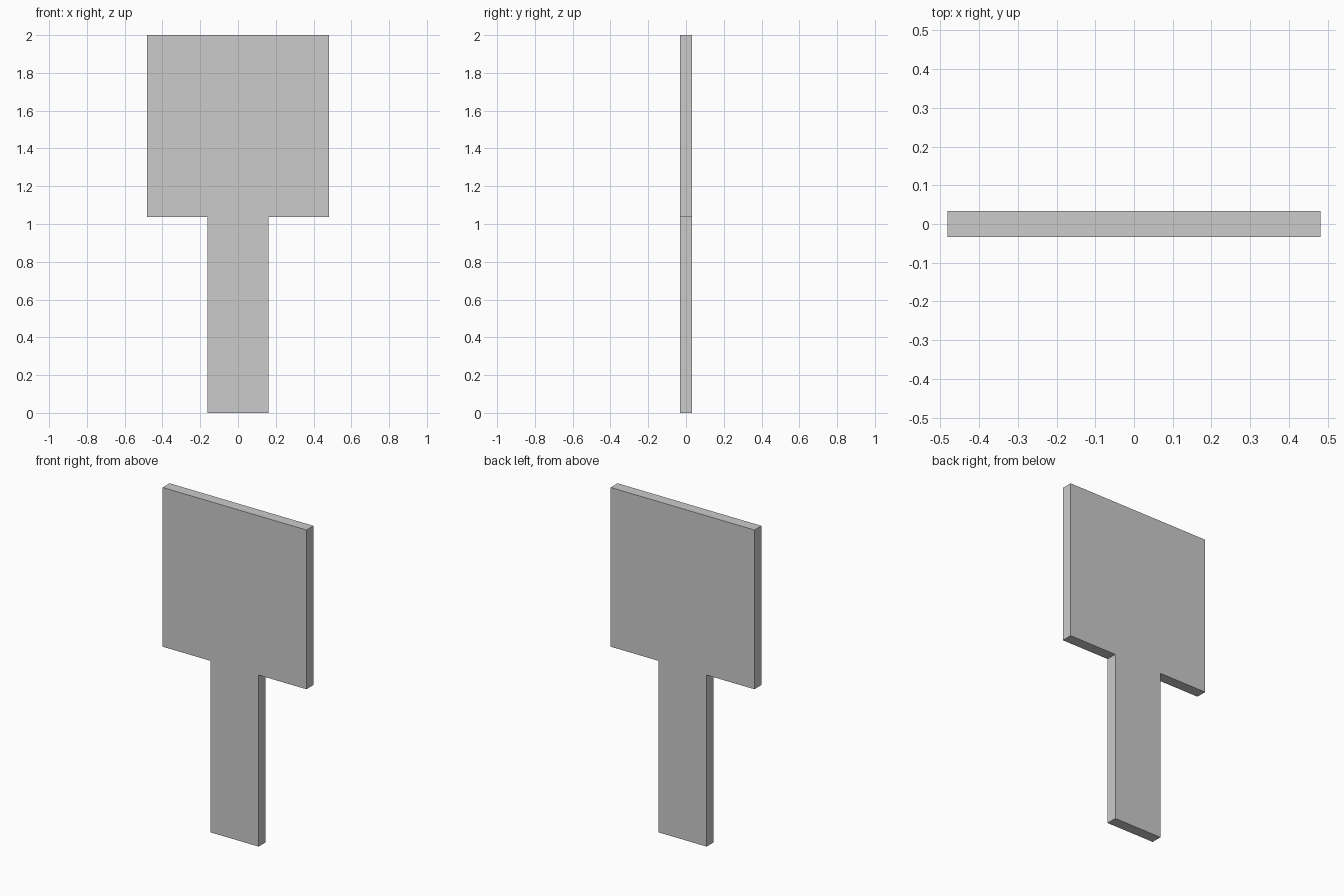
import bpy
import bmesh

if "Cube" in bpy.data.objects:
    bpy.data.objects.remove(bpy.data.objects["Cube"])

PANEL_HALF = 0.481    # half width of the square panel
POST_HALF = 0.161     # half width of the post
PANEL_BASE = 1.037    # height where the panel starts
TOP = 2.0
THICKNESS = 0.066

# Right half of the outline, bottom to top, then mirrored to the left
half = [(POST_HALF, 0), (POST_HALF, PANEL_BASE), (PANEL_HALF, PANEL_BASE), (PANEL_HALF, TOP)]
outline = half + [(-x, z) for x, z in reversed(half)]

# Paddle-shaped sign: one flat outline extruded from front to back
bm = bmesh.new()
front = bm.faces.new([bm.verts.new((x, -THICKNESS / 2, z)) for x, z in outline])
result = bmesh.ops.extrude_face_region(bm, geom=[front], use_keep_orig=True)
back_verts = [g for g in result["geom"] if isinstance(g, bmesh.types.BMVert)]
bmesh.ops.translate(bm, vec=(0, THICKNESS, 0), verts=back_verts)
bmesh.ops.recalc_face_normals(bm, faces=bm.faces[:])

mesh = bpy.data.meshes.new("paddle_sign")
bm.to_mesh(mesh)
bm.free()
bpy.context.collection.objects.link(bpy.data.objects.new("paddle_sign", mesh))
